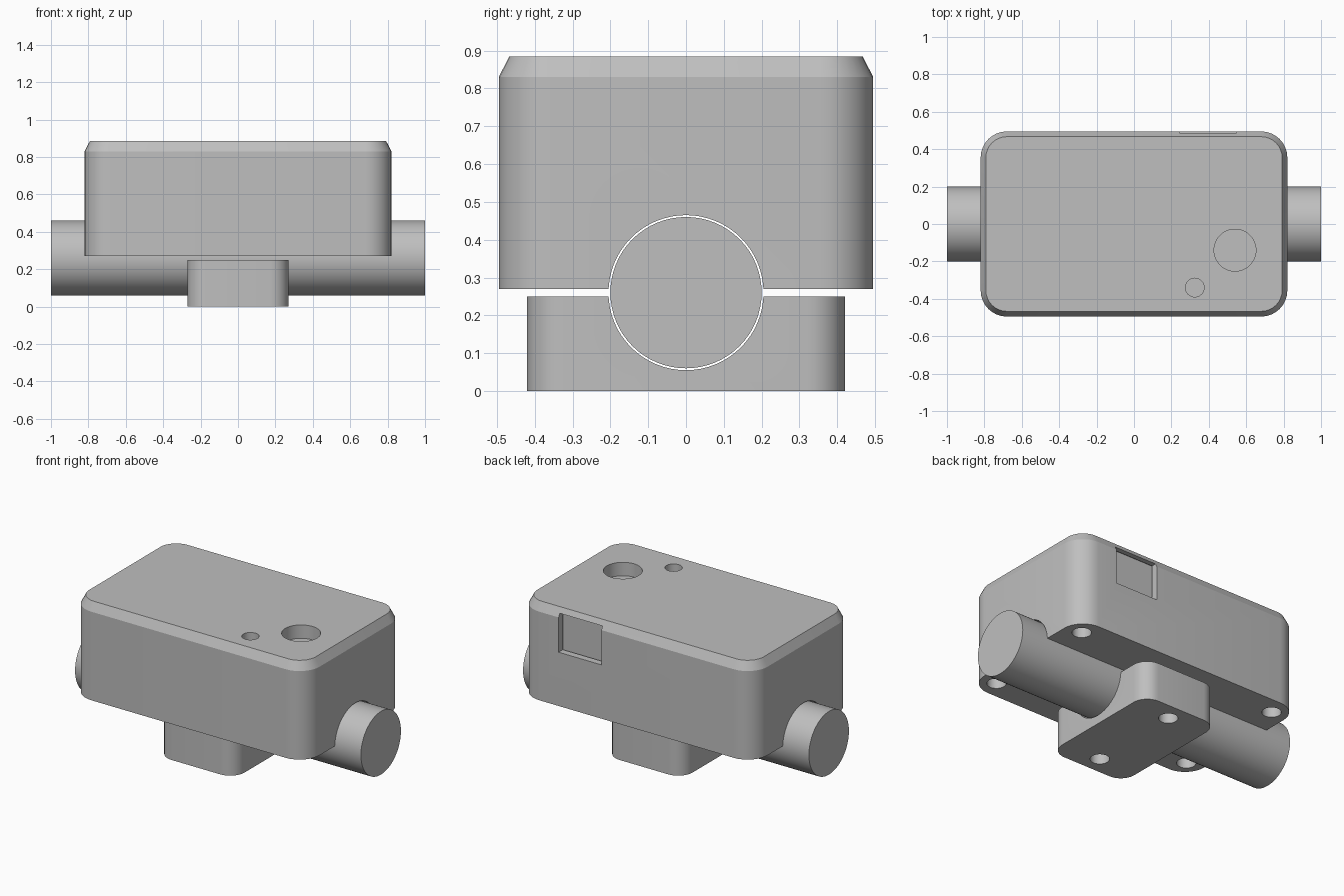
import bpy, bmesh, math
from mathutils import Matrix

cube = bpy.data.objects.get("Cube")
if cube:
    bpy.data.objects.remove(cube, do_unlink=True)

grey = bpy.data.materials.new("plain grey")
grey.use_nodes = True
grey.diffuse_color = (0.52, 0.52, 0.52, 1)
grey.node_tree.nodes["Principled BSDF"].inputs["Base Color"].default_value = grey.diffuse_color


def make(name, bm):
    bmesh.ops.recalc_face_normals(bm, faces=bm.faces)
    mesh = bpy.data.meshes.new(name)
    bm.to_mesh(mesh)
    bm.free()
    mesh.materials.append(grey)
    obj = bpy.data.objects.new(name, mesh)
    bpy.context.collection.objects.link(obj)
    return obj


def rounded_block(name, hx, hy, radius, levels, segments=8):
    """Stack of rounded rectangles; levels are (height, inset)."""
    bm = bmesh.new()
    rings = []
    for z, inset in levels:
        ring = []
        for q, (sx, sy) in enumerate([(1, 1), (-1, 1), (-1, -1), (1, -1)]):
            for i in range(segments + 1):
                a = (q + i / segments) * math.pi / 2
                r = radius - inset
                ring.append(bm.verts.new((sx * (hx - radius) + r * math.cos(a),
                                          sy * (hy - radius) + r * math.sin(a), z)))
        rings.append(ring)
    for low, high in zip(rings, rings[1:]):
        for i in range(len(low)):
            j = (i + 1) % len(low)
            bm.faces.new((low[i], low[j], high[j], high[i]))
    bm.faces.new(rings[0][::-1])
    bm.faces.new(rings[-1])
    return make(name, bm)


def rod(name, radius, length, centre, along_x=False, sides=32):
    bm = bmesh.new()
    turn = Matrix.Rotation(math.pi / 2, 4, "Y") if along_x else Matrix()
    bmesh.ops.create_cone(bm, cap_ends=True, segments=sides, radius1=radius, radius2=radius,
                          depth=length, matrix=Matrix.Translation(centre) @ turn)
    return make(name, bm)


def box(name, low, high):
    bm = bmesh.new()
    bmesh.ops.create_cube(bm, size=1)
    for v in bm.verts:
        v.co = [l + (c + 0.5) * (h - l) for c, l, h in zip(v.co, low, high)]
    return make(name, bm)


def cut(body, cutter):
    cutter.hide_render = True
    mod = body.modifiers.new("cut", "BOOLEAN")
    mod.operation = "DIFFERENCE"
    mod.solver = "EXACT"
    mod.object = cutter
    bpy.context.view_layer.objects.active = body
    bpy.ops.object.modifier_apply(modifier=mod.name)
    bpy.data.objects.remove(cutter, do_unlink=True)


# Main parts
axis_z = 0.26
housing = rounded_block("housing", 0.82, 0.495, 0.14, [(0.27, 0), (0.83, 0), (0.885, 0.028)])
clamp = rounded_block("clamp", 0.27, 0.42, 0.1, [(0, 0), (0.25, 0)])
bar = rod("bar", 0.2, 2, (0, 0, axis_z), True, 64)

# Groove that holds the bar
for body in (housing, clamp):
    cut(body, rod("groove_cutter", 0.205, 2.2, (0, 0, axis_z), True, 64))

# Screw holes at the housing corners, and through the clamp into the housing
for sx in (-1, 1):
    for sy in (-1, 1):
        cut(housing, rod("screw_cutter", 0.056, 0.4, (sx * 0.71, sy * 0.38, 0.27)))
for sy in (-1, 1):
    cut(clamp, rod("screw_cutter", 0.056, 0.6, (0, sy * 0.305, 0.125)))
    cut(housing, rod("screw_cutter", 0.056, 0.4, (0, sy * 0.305, 0.27)))

# Button and indicator holes in the top
cut(housing, rod("button_cutter", 0.112, 0.17, (0.54, -0.14, 0.885), sides=48))
cut(housing, rod("indicator_cutter", 0.05, 0.17, (0.325, -0.34, 0.885)))

# Port window in the back, with a narrow gap behind the shell wall
cut(housing, box("window_cutter", (0.245, 0.44, 0.61), (0.545, 0.6, 0.852)))
cut(housing, box("gap_cutter", (0.225, 0.44, 0.6), (0.565, 0.452, 0.86)))

# Smooth the round sides, keep edges sharp
bpy.ops.object.select_all(action="DESELECT")
for obj in (housing, clamp, bar):
    obj.select_set(True)
bpy.context.view_layer.objects.active = housing
bpy.ops.object.shade_smooth_by_angle(angle=math.radians(25))
